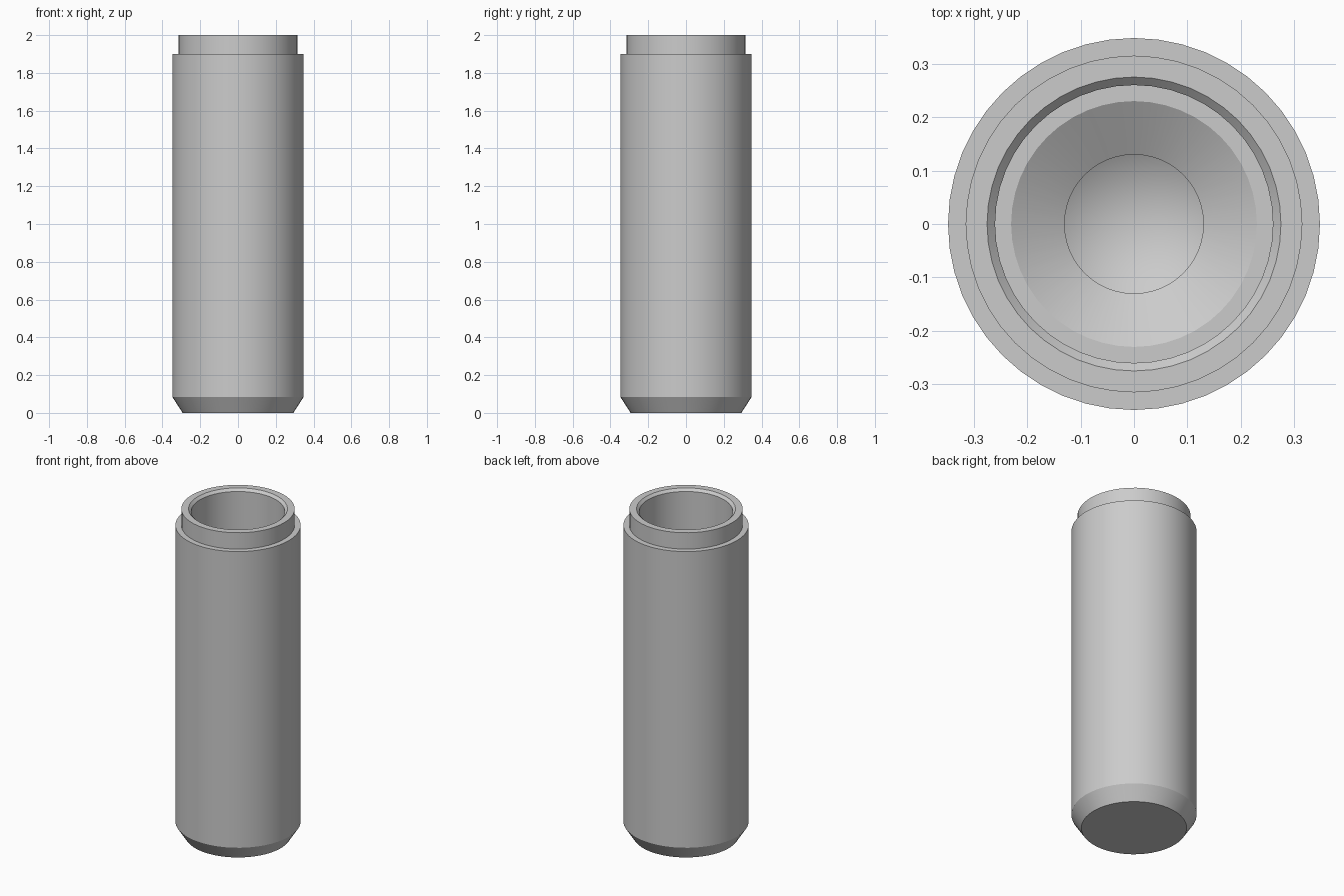
import bpy
import bmesh
import math

SEGMENTS = 48

cube = bpy.data.objects.get("Cube")
if cube:
    bpy.data.objects.remove(cube, do_unlink=True)

# Plain grey metal
grey = bpy.data.materials.new("plain_grey")
grey.use_nodes = True
colour = (0.6, 0.6, 0.6, 1)
grey.diffuse_color = colour
grey.node_tree.nodes["Principled BSDF"].inputs["Base Color"].default_value = colour


def lathe(name, profile, material):
    """Spin a closed (radius, height) profile around the z axis."""
    bm = bmesh.new()
    verts = [bm.verts.new((r, 0, z)) for r, z in profile]
    edges = [bm.edges.new(pair) for pair in zip(verts, verts[1:])]
    bmesh.ops.spin(bm, geom=verts + edges, cent=(0, 0, 0), axis=(0, 0, 1),
                   angle=math.tau, steps=SEGMENTS)
    bmesh.ops.remove_doubles(bm, verts=bm.verts, dist=0.0005)
    bmesh.ops.recalc_face_normals(bm, faces=bm.faces)
    mesh = bpy.data.meshes.new(name)
    bm.to_mesh(mesh)
    bm.free()
    mesh.materials.append(material)
    obj = bpy.data.objects.new(name, mesh)
    bpy.context.collection.objects.link(obj)
    bpy.ops.object.select_all(action="DESELECT")
    obj.select_set(True)
    bpy.context.view_layer.objects.active = obj
    bpy.ops.object.shade_smooth_by_angle(angle=math.radians(30))
    return obj


# Outer shell: flat base, lower bevel, straight wall, stepped neck
outside = [(0, 0), (0.293, 0), (0.348, 0.085), (0.348, 1.9),
           (0.315, 1.9), (0.315, 2)]

# Bore: bevelled mouth, straight wall, ledge, drilled conical floor with a pilot step
slope = math.tan(math.radians(31))
ledge = 0.4
pilot = ledge - (0.23 - 0.13) * slope
step = 0.05
inside = [(0.275, 2), (0.26, 1.985), (0.26, ledge), (0.23, ledge),
          (0.13, pilot), (0.13, pilot - step), (0, pilot - step - 0.13 * slope)]

lathe("hollow_cylinder_body", outside + inside, grey)
